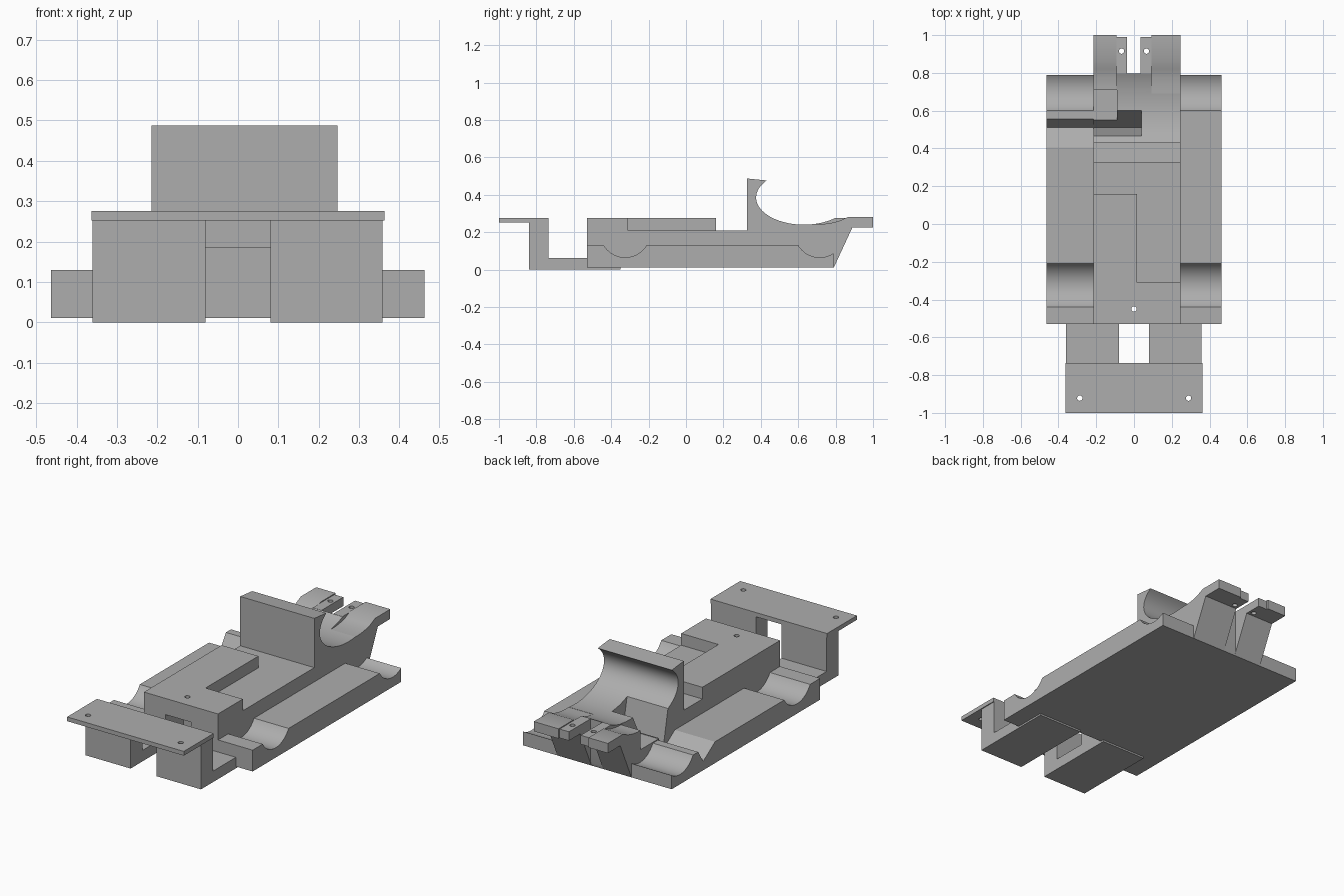
import bpy, bmesh, math

cube = bpy.data.objects.get("Cube")
if cube:
    bpy.data.objects.remove(cube, do_unlink=True)

grey = bpy.data.materials.new("plain grey")
grey.use_nodes = True
grey.diffuse_color = (0.42, 0.42, 0.42, 1)
grey.node_tree.nodes["Principled BSDF"].inputs["Base Color"].default_value = grey.diffuse_color


def prism(name, outline, lo, hi, axis="x"):
    """Extrude an outline: (y, z) points along x, or (x, y) points along z."""
    place = (lambda p, d: (d, *p)) if axis == "x" else (lambda p, d: (*p, d))
    bm = bmesh.new()
    face = bm.faces.new([bm.verts.new(place(p, lo)) for p in outline])
    moved = bmesh.ops.extrude_face_region(bm, geom=[face])["geom"]
    shift = place((0, 0), hi - lo)
    bmesh.ops.translate(bm, vec=shift, verts=[g for g in moved if isinstance(g, bmesh.types.BMVert)])
    bmesh.ops.recalc_face_normals(bm, faces=bm.faces)
    mesh = bpy.data.meshes.new(name)
    bm.to_mesh(mesh)
    bm.free()
    mesh.materials.append(grey)
    ob = bpy.data.objects.new(name, mesh)
    bpy.context.collection.objects.link(ob)
    return ob


def rect(a0, a1, b0, b1):
    return [(a0, b0), (a1, b0), (a1, b1), (a0, b1)]


def arc(cy, cz, ry, rz, start, end, n=24):
    angles = [math.radians(start + (end - start) * i / n) for i in range(n + 1)]
    return [(cy + ry * math.cos(a), cz + rz * math.sin(a)) for a in angles]


def combine(target, other, operation="DIFFERENCE", keep=False):
    bpy.context.view_layer.objects.active = target
    mod = target.modifiers.new("combine", "BOOLEAN")
    mod.operation, mod.solver, mod.object = operation, "EXACT", other
    bpy.ops.object.modifier_apply(modifier=mod.name)
    if not keep:
        bpy.data.objects.remove(other, do_unlink=True)


def drill(target, x, y):
    combine(target, prism("drill", arc(x, y, 0.014, 0.014, 0, 345, 23), -0.1, 0.6, "z"))


LEFT, RIGHT = 0.247, -0.214
FRONT, BACK = -0.53, 0.79

# Side rails with round cradles; the right one also has a slanted notch
front_cradle = arc(-0.325, 0.199, 0.134, 0.134, 211, 329)
back_cradle = arc(0.715, 0.199, 0.134, 0.134, 211, 304)
notch = [(0.405, 0.13), (0.51, 0.06), (0.555, 0.13)]
start = [(BACK, 0.01), (FRONT, 0.01), (FRONT, 0.13)]
prism("left_rail", start + front_cradle + back_cradle, LEFT, 0.462)
prism("right_rail", start + front_cradle + notch + back_cradle, -0.464, RIGHT)

# Central body with an upright and an elliptical cup behind it
cup = arc(0.63, 0.385, 0.255, 0.145, 141, 311, 40)
body = prism("central_body", [(0.797, 0.03), (BACK, 0.01), (FRONT, 0.01), (FRONT, 0.21),
                              (0.325, 0.21), (0.325, 0.487)] + cup, RIGHT, LEFT)
combine(body, prism("slot", [(0.463, 0.29), (0.51, 0.06), (0.605, 0.25), (0.605, 0.29)], -0.3, 0.04))
combine(body, prism("recess", rect(0.55, 0.71, 0.135, 0.4), -0.3, -0.09))

# Raised step on the front of the body
step = prism("raised_step", [(RIGHT, FRONT), (LEFT, FRONT), (LEFT, -0.31), (0.015, -0.31),
                             (0.015, 0.16), (RIGHT, 0.16)], 0.2, 0.276, "z")
combine(body, step, "UNION")
combine(body, prism("front_pocket", rect(-0.6, -0.37, -0.1, 0.185), -0.08, 0.08))
drill(body, 0, -0.45)

# Rear tabs on sloping legs, the outer ones continuing the cup
dip = [(0.69, 0.4), (0.69, 0.243), (0.74, 0.244), (0.78, 0.25), (0.82, 0.26), (0.866, 0.281), (0.866, 0.4)]
for side, inner, outer, split in (("left", 0.035, LEFT, 0.093), ("right", -0.038, RIGHT, -0.093)):
    x0, x1 = sorted((split, outer))
    leg = [(BACK - 0.02, 0.01), (BACK, 0.01), (0.89, 0.226)]
    tab = prism(side + "_outer_tab", leg + [(1, 0.226), (1, 0.281), (0.77, 0.281)], x0, x1)
    cutter = prism("cup_dip", dip, x0, x1 + 0.0001)
    combine(tab, cutter, keep=True)
    combine(body, cutter)
    x0, x1 = sorted((inner, split))
    tab = prism(side + "_inner_tab", leg + [(0.99, 0.226), (0.99, 0.276), (0.796, 0.276)], x0, x1)
    drill(tab, 0.066 * (1 if inner > 0 else -1), 0.915)

# Front bracket: two bent legs carrying a thin plate
bent_leg = [(-0.84, 0), (-0.35, 0), (-0.35, 0.012), (FRONT, 0.012), (FRONT, 0.062),
            (-0.735, 0.062), (-0.735, 0.255), (-0.84, 0.255)]
prism("left_bracket_leg", bent_leg, 0.08, 0.358)
prism("right_bracket_leg", bent_leg, -0.36, -0.08)
plate = prism("bracket_plate", rect(-1, -0.735, 0.252, 0.276), -0.363, 0.363)
for x in (-0.287, 0.289):
    drill(plate, x, -0.922)

# Smooth the curved faces and keep the edges sharp
bpy.ops.object.select_all(action="DESELECT")
for ob in bpy.context.collection.objects:
    if ob.type == "MESH" and grey.name in ob.data.materials:
        ob.select_set(True)
        bpy.context.view_layer.objects.active = ob
bpy.ops.object.shade_smooth_by_angle(angle=math.radians(25))
